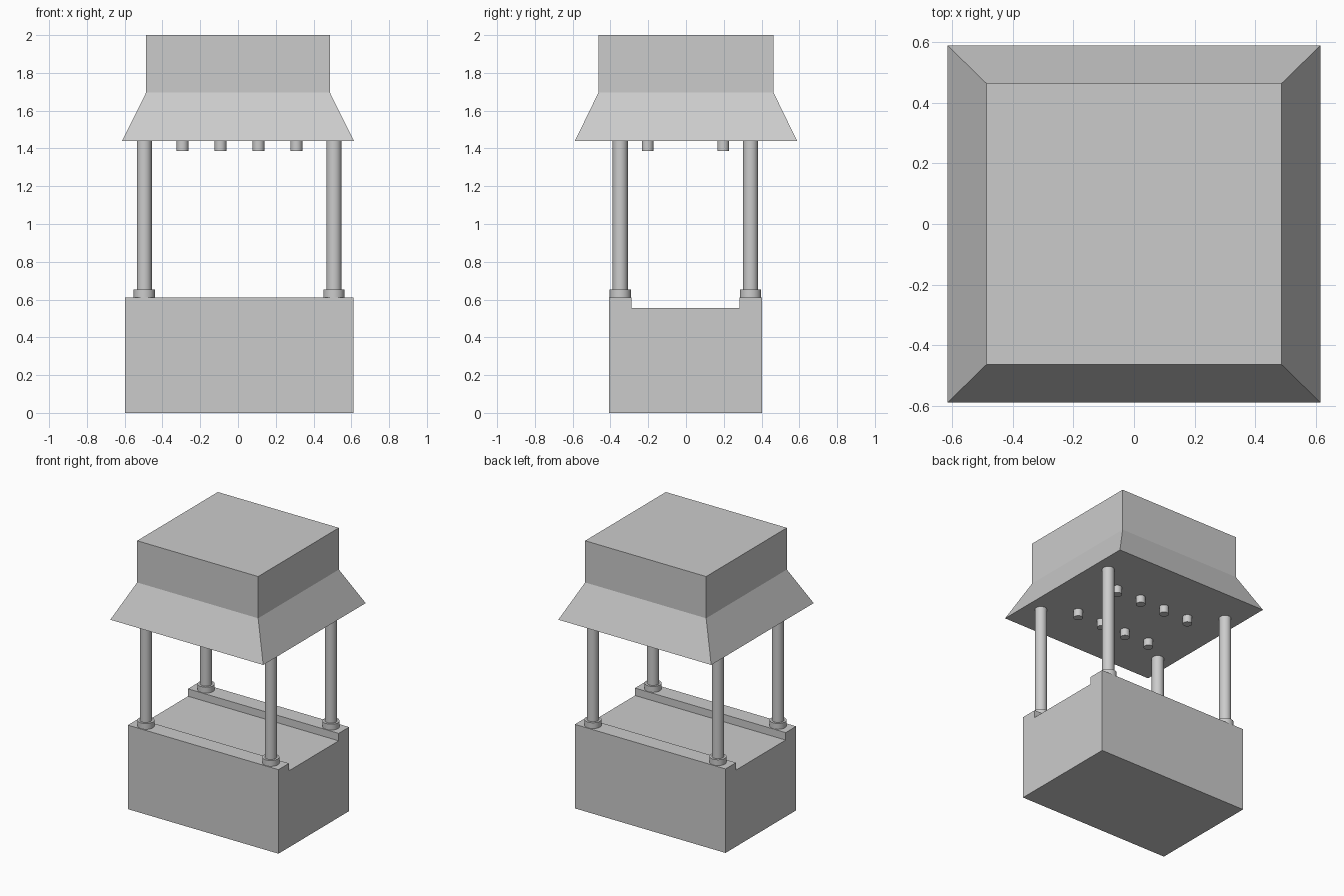
import bpy, bmesh

if "Cube" in bpy.data.objects:
    bpy.data.objects.remove(bpy.data.objects["Cube"])

OX, OY = 0.006, -0.003   # slight offset of base, posts and lamps from the hood


def mesh_object(name, bm):
    bmesh.ops.recalc_face_normals(bm, faces=bm.faces[:])
    me = bpy.data.meshes.new(name)
    bm.to_mesh(me)
    bm.free()
    ob = bpy.data.objects.new(name, me)
    bpy.context.collection.objects.link(ob)
    return ob


def cylinder(name, x, y, z0, z1, radius, sides=32):
    bpy.ops.mesh.primitive_cylinder_add(vertices=sides, radius=radius, depth=z1 - z0,
                                        location=(x, y, (z0 + z1) / 2))
    bpy.context.object.name = name
    bpy.ops.object.shade_smooth_by_angle()


# Base: side profile with a sunken counter between two rails, extruded along x
profile = [(-0.405, 0), (0.405, 0), (0.405, 0.61), (0.285, 0.61),
           (0.285, 0.556), (-0.285, 0.556), (-0.285, 0.61), (-0.405, 0.61)]
bm = bmesh.new()
side = bm.faces.new([bm.verts.new((OX - 0.605, OY + y, z)) for y, z in profile])
ext = bmesh.ops.extrude_face_region(bm, geom=[side], use_keep_orig=True)
bmesh.ops.translate(bm, vec=(1.21, 0, 0),
                    verts=[g for g in ext["geom"] if isinstance(g, bmesh.types.BMVert)])
mesh_object("base", bm)

# Hood: flared skirt below a straight box
bm = bmesh.new()
rings = []
for hx, hy, z in [(0.614, 0.588, 1.44), (0.486, 0.463, 1.697), (0.486, 0.463, 2.0)]:
    rings.append([bm.verts.new((sx * hx, sy * hy, z))
                  for sx, sy in [(-1, -1), (1, -1), (1, 1), (-1, 1)]])
for low, high in zip(rings, rings[1:]):
    for i in range(4):
        j = (i + 1) % 4
        bm.faces.new((low[i], low[j], high[j], high[i]))
bm.faces.new(rings[0])
bm.faces.new(rings[-1])
mesh_object("hood", bm)

# Corner posts with collars
for sx in (-1, 1):
    for sy in (-1, 1):
        x, y = OX + sx * 0.502, OY + sy * 0.345
        cylinder("post", x, y, 0.60, 1.445, 0.04)
        cylinder("post_collar", x, y, 0.605, 0.652, 0.056)

# Two rows of small lamps under the hood
for i in range(4):
    for sy in (-1, 1):
        cylinder("lamp", OX + 0.002 + (i - 1.5) * 0.201, OY + sy * 0.2, 1.386, 1.445, 0.031)
